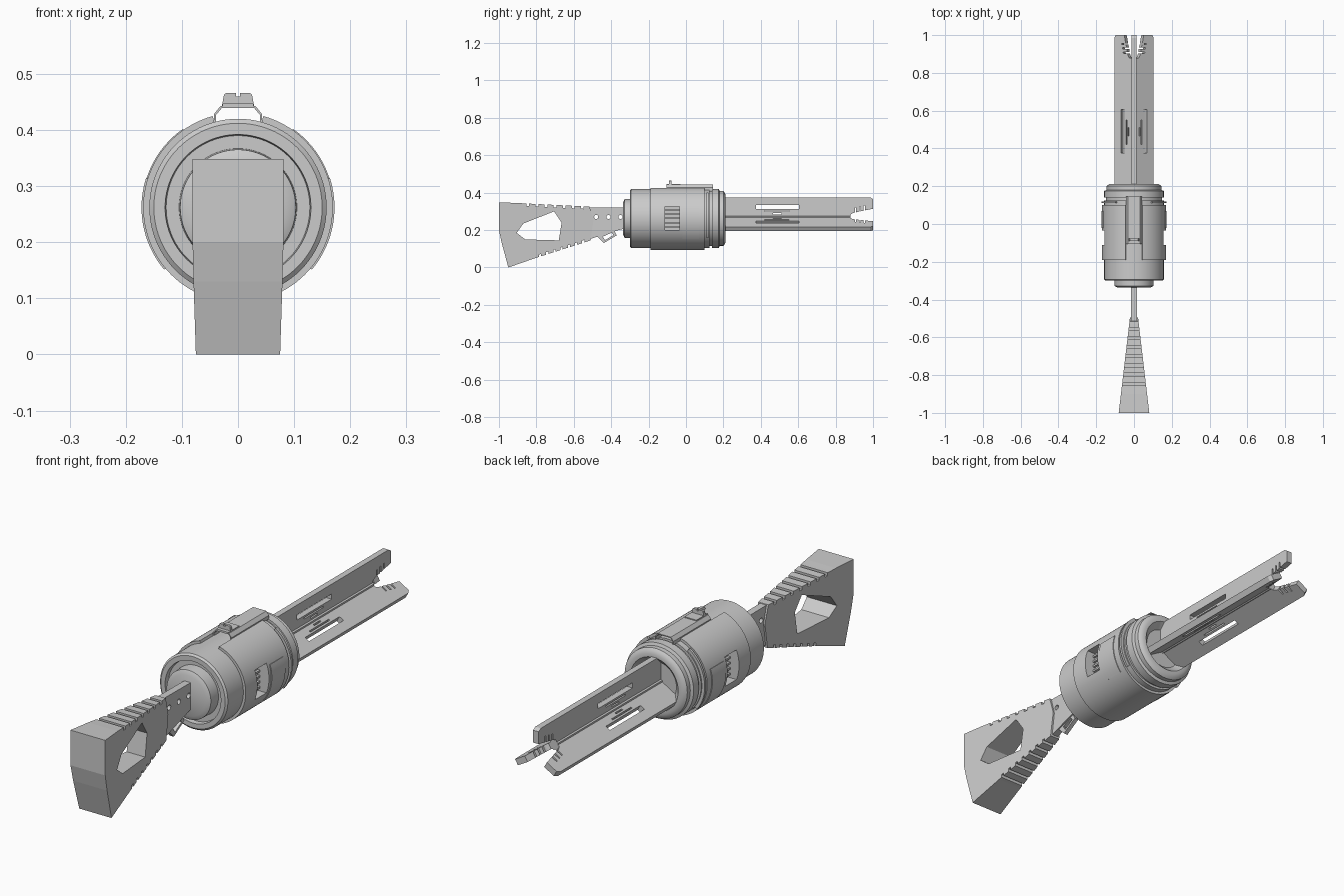
import bpy, bmesh, math
from mathutils import Matrix, Vector

if "Cube" in bpy.data.objects:
    bpy.data.objects.remove(bpy.data.objects["Cube"])

CZ = 0.262  # height of the long axis


def make(name, verts, faces, smooth=False):
    bm = bmesh.new()
    vs = [bm.verts.new(v) for v in verts]
    for f in faces:
        bm.faces.new([vs[i] for i in f])
    bmesh.ops.remove_doubles(bm, verts=bm.verts, dist=1e-5)
    bmesh.ops.recalc_face_normals(bm, faces=bm.faces)
    me = bpy.data.meshes.new(name)
    bm.to_mesh(me)
    bm.free()
    ob = bpy.data.objects.new(name, me)
    bpy.context.collection.objects.link(ob)
    if smooth:
        smooth_by_angle(ob)
    return ob


def activate(ob):
    bpy.ops.object.select_all(action='DESELECT')
    ob.select_set(True)
    bpy.context.view_layer.objects.active = ob


def smooth_by_angle(ob):
    activate(ob)
    bpy.ops.object.shade_smooth_by_angle(angle=math.radians(30))


def prism(name, pts, half):
    """Side profile (y, z) given a width along x; half is a number or f(y)."""
    h = half if callable(half) else lambda y: half
    n = len(pts)
    verts = [(s * h(y), y, z) for s in (-1, 1) for y, z in pts]
    faces = [list(range(n)), list(range(2 * n - 1, n - 1, -1))]
    faces += [[i, (i + 1) % n, n + (i + 1) % n, n + i] for i in range(n)]
    return make(name, verts, faces)


def lathe(name, prof, a0=0, a1=360, n=96):
    """Sweep (y, r) round the long axis; a partial sweep uses a closed profile."""
    full, m = a1 - a0 == 360, len(prof)
    verts = []
    for i in range(n if full else n + 1):
        a = math.radians(a0 + (a1 - a0) * i / n)
        verts += [(r * math.cos(a), y, CZ + r * math.sin(a)) for y, r in prof]
    faces = []
    closed = prof[0][1] > 0
    for i in range(n):
        j = (i + 1) % n if full else i + 1
        for k in range(m if closed else m - 1):
            l = (k + 1) % m
            q = [i * m + k, i * m + l, j * m + l, j * m + k]
            if prof[k][1] == 0:
                q = q[1:3] + [k]
                q = [i * m + l, j * m + l, k]
            elif prof[l][1] == 0:
                q = [i * m + k, l, j * m + k]
            faces.append(q)
    if not full:
        faces += [list(range(m)), [n * m + k for k in range(m)][::-1]]
    return make(name, verts, faces, True)


def box(name, x0, x1, y0, y1, z0, z1):
    v = [(x, y, z) for x in (x0, x1) for y in (y0, y1) for z in (z0, z1)]
    f = [(0, 1, 3, 2), (4, 6, 7, 5), (0, 4, 5, 1), (2, 3, 7, 6), (0, 2, 6, 4), (1, 5, 7, 3)]
    return make(name, v, f)


def cut(ob, *cutters):
    for c in cutters:
        activate(ob)
        mod = ob.modifiers.new("cut", 'BOOLEAN')
        mod.operation, mod.solver, mod.object = 'DIFFERENCE', 'EXACT', c
        bpy.ops.object.modifier_apply(modifier=mod.name)
        bpy.data.objects.remove(c)


def circle(y, z, r, n=16):
    return [(y + r * math.cos(2 * math.pi * i / n), z + r * math.sin(2 * math.pi * i / n))
            for i in range(n)]


def teeth(p, q, n, depth):
    """Points from p to q with n square notches moved by depth in z."""
    p, q = Vector(p), Vector(q)
    out = [tuple(p)]
    for i in range(n):
        a, b = p.lerp(q, (i + .35) / n), p.lerp(q, (i + .65) / n)
        out += [tuple(a), (a.x, a.y + depth), (b.x, b.y + depth), tuple(b)]
    return out + [tuple(q)]


# Flared stock with grip notches and a hexagonal opening
profile = ([(-.95, 0), (-.985, .13), (-1, .2), (-1, .348), (-.9, .345)]
           + teeth((-.87, .343), (-.53, .326), 7, -.013)
           + [(-.515, .325), (-.495, .25), (-.51, .145)]
           + teeth((-.53, .138), (-.80, .052), 7, .013))
stock = prism("stock", profile, lambda y: .022 + (-.5 - y) * .118)
cut(stock, prism("opening", [(-.905, .185), (-.87, .235), (-.705, .3), (-.665, .24),
                             (-.68, .145), (-.86, .15)], .2))

# Neck with three pin holes, and a trigger loop below it
neck = prism("neck", [(-.52, .322), (-.3, .32), (-.3, .215), (-.36, .2), (-.52, .15)], .015)
cut(neck, *[prism("hole", circle(y, .27, .011), .1) for y in (-.48, -.415, -.35)])
trigger = prism("trigger_loop", [(-.475, .165), (-.44, .13), (-.37, .172), (-.385, .2), (-.46, .18)], .009)
cut(trigger, prism("gap", [(-.445, .165), (-.433, .146), (-.388, .173), (-.397, .186)], .1))

# Turned drum body with recessed rear and dished front
body = lathe("drum_body", [
    (-.337, 0), (-.337, .085), (-.328, .103), (-.28, .105), (-.28, .128), (-.3, .13),
    (-.3, .15), (-.293, .158), (.125, .158), (.125, .148), (.14, .148), (.14, .158),
    (.175, .158), (.18, .146), (.2, .146), (.207, .138), (.212, .125), (.212, .112),
    (.185, .085), (.185, 0)])
# Outer shell, open along the top, with side windows
shell = lathe("outer_shell", [(-.19, .15), (-.19, .169), (.1, .169), (.1, .15)], 105.5, 434.5)
for s in (-1, 1):
    for ob in (body, shell):
        x = sorted((s * .118, s * .3))
        cut(ob, box("window", *x, -.112, -.035, .2, .325))
for ob in (body, shell):
    smooth_by_angle(ob)
for s, side in ((-1, "left"), (1, "right")):
    for i in range(5):
        x = sorted((s * .11, s * .128))
        box(f"{side}_window_rib_{i + 1}", *x, -.112, -.035, .212 + .023 * i, .22 + .023 * i)
    mid = 0 if s > 0 else 180
    a = sorted((mid - s * 40, mid + s * 18))
    lathe(f"{side}_side_panel", [(-.02, .16), (-.02, .172), (.07, .172), (.07, .16)], *a, n=20)
    a = sorted((mid - s * 38, mid + s * 55))
    lathe(f"{side}_front_clip", [(.11, .15), (.11, .171), (.12, .171), (.12, .15)], *a, n=24)

# Bridge rail over the top gap: a thin bent channel
half = [(.043, .412), (.043, .428), (.031, .443)]
inner = [(.029, .439), (.039, .427), (.039, .412)]
section = half + [(-x, z) for x, z in reversed(half)]
section += [(-x, z) for x, z in reversed(inner)] + inner
n = len(section)
make("top_rail", [(x, y, z) for y in (-.105, .145) for x, z in section],
     [list(range(n)), list(range(2 * n - 1, n - 1, -1))]
     + [[i, (i + 1) % n, n + (i + 1) % n, n + i] for i in range(n)])
# Notched rear sight
sight = [(-.029, .441), (-.025, .463), (-.021, .466), (-.004, .466), (-.004, .46),
         (.004, .46), (.004, .466), (.021, .466), (.025, .463), (.029, .441)]
n = len(sight)
make("rear_sight", [(x, y, z) for y in (-.09, -.078) for x, z in sight],
     [list(range(n)), list(range(2 * n - 1, n - 1, -1))]
     + [[i, (i + 1) % n, n + (i + 1) % n, n + i] for i in range(n)])
box("sight_base", -.028, .028, -.105, -.03, .44, .447)

# Three radiating barrel fins, split and toothed at the tip
for i, side in enumerate(("top", "left", "right")):
    pts = [(.17, 0), (.17, .113), (.985, .113), (1, .104), (1, .052)]
    pts += teeth((.965, .045), (.895, .03), 3, .026) + [(.88, .022), (.88, 0)]
    fin = prism(f"{side}_barrel_fin", [(y, CZ + r) for y, r in pts], .013)
    for y0, y1, r0, r1 in ((.375, .605, .05, .072), (.42, .55, .036, .042), (.465, .51, .022, .028)):
        cut(fin, box("slot", -.1, .1, y0, y1, CZ + r0, CZ + r1))
    turn = Matrix.Translation((0, 0, CZ)) @ Matrix.Rotation(math.radians(120 * i), 4, 'Y') \
        @ Matrix.Translation((0, 0, -CZ))
    fin.data.transform(turn)
# Small triangular core filling the joint between the fins
core = [(.022 * math.cos(math.radians(a)), CZ + .022 * math.sin(math.radians(a)))
        for a in (30, 90, 150, 210, 270, 330)]
make("barrel_core", [(x, y, z) for y in (.17, .88) for x, z in core],
     [list(range(6)), list(range(11, 5, -1))]
     + [[i, (i + 1) % 6, 6 + (i + 1) % 6, 6 + i] for i in range(6)])
